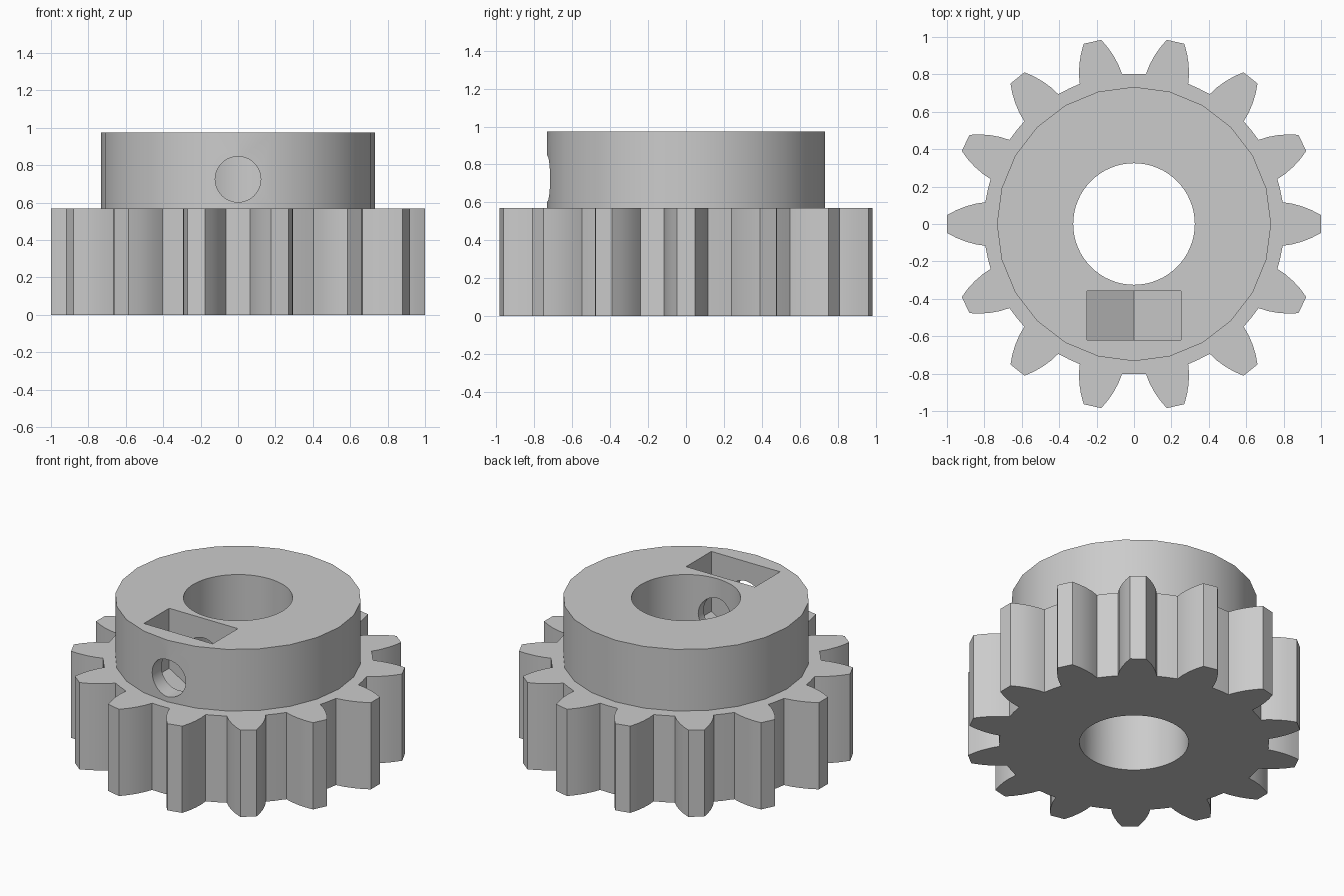
import bpy, bmesh
from math import sin, cos, pi, radians, sqrt
from mathutils import Matrix, Vector

cube = bpy.data.objects.get("Cube")
if cube:
    bpy.data.objects.remove(cube, do_unlink=True)

TEETH = 14
GEAR_TOP, HUB_TOP = 0.57, 0.975
HUB_R, BORE_R = 0.733, 0.325
SCREW_Z, SCREW_R = 0.725, 0.122
NUT_HALF = 0.25

grey = bpy.data.materials.new("plain grey")
grey.use_nodes = True
colour = (0.6, 0.6, 0.6, 1)
grey.diffuse_color = colour
grey.node_tree.nodes["Principled BSDF"].inputs["Base Color"].default_value = colour


def prism(name, outline, height, matrix=Matrix()):
    """Extrude a flat outline along its local z, then place it."""
    bm = bmesh.new()
    face = bm.faces.new([bm.verts.new((x, y, 0)) for x, y in outline])
    ext = bmesh.ops.extrude_face_region(bm, geom=[face])
    top = [v for v in ext["geom"] if isinstance(v, bmesh.types.BMVert)]
    bmesh.ops.translate(bm, verts=top, vec=(0, 0, height))
    bmesh.ops.transform(bm, matrix=matrix, verts=bm.verts)
    bmesh.ops.recalc_face_normals(bm, faces=bm.faces)
    mesh = bpy.data.meshes.new(name)
    bm.to_mesh(mesh)
    bm.free()
    mesh.materials.append(grey)
    obj = bpy.data.objects.new(name, mesh)
    bpy.context.collection.objects.link(obj)
    return obj


def circle(radius, sides):
    return [(radius * cos(2 * pi * i / sides), radius * sin(2 * pi * i / sides))
            for i in range(sides)]


def combine(target, tool, operation):
    """Apply a boolean and discard the tool."""
    mod = target.modifiers.new(operation, "BOOLEAN")
    mod.operation, mod.solver, mod.object = operation, "EXACT", tool
    bpy.context.view_layer.objects.active = target
    bpy.ops.object.modifier_apply(modifier=mod.name)
    bpy.data.objects.remove(tool, do_unlink=True)


# Toothed wheel: one curved flank, mirrored and repeated round the axis
flank = [(0.795, 0.116), (0.845, 0.109), (0.9, 0.094), (0.95, 0.074), (0.999, 0.048)]
tooth = [(r, -w) for r, w in flank] + [(r, w) for r, w in reversed(flank)]
outline = []
for i in range(TEETH):
    a = 2 * pi * i / TEETH
    outline += [(r * cos(a) - w * sin(a), r * sin(a) + w * cos(a)) for r, w in tooth]
    mid = a + pi / TEETH
    outline.append((0.803 * cos(mid), 0.803 * sin(mid)))
gear = prism("gear_with_hub", outline, GEAR_TOP)

# Hub rising out of the wheel
hub = prism("hub", circle(HUB_R, 24), HUB_TOP - 0.2, Matrix.Translation((0, 0, 0.2)))
combine(gear, hub, "UNION")

# Shaft bore
bore = prism("bore_cutter", circle(BORE_R, 64), 2, Matrix.Translation((0, 0, -0.5)))
combine(gear, bore, "DIFFERENCE")

# Nut slot: open at the top, hexagon point at the bottom
side = NUT_HALF / sqrt(3)
slot = [(-NUT_HALF, 1.2), (-NUT_HALF, SCREW_Z - side), (0, SCREW_Z - 2 * side),
        (NUT_HALF, SCREW_Z - side), (NUT_HALF, 1.2)]
upright = Matrix.Rotation(radians(90), 4, "X")
nut = prism("nut_cutter", slot, 0.262, Matrix.Translation((0, -0.358, 0)) @ upright)
combine(gear, nut, "DIFFERENCE")

# Set screw hole from the front of the hub into the bore
screw = prism("screw_cutter", circle(SCREW_R, 40), 0.9,
              Matrix.Translation((0, -0.1, SCREW_Z)) @ upright)
combine(gear, screw, "DIFFERENCE")

bpy.ops.object.select_all(action="DESELECT")
gear.select_set(True)
bpy.context.view_layer.objects.active = gear
bpy.ops.object.shade_smooth_by_angle(angle=radians(30))
